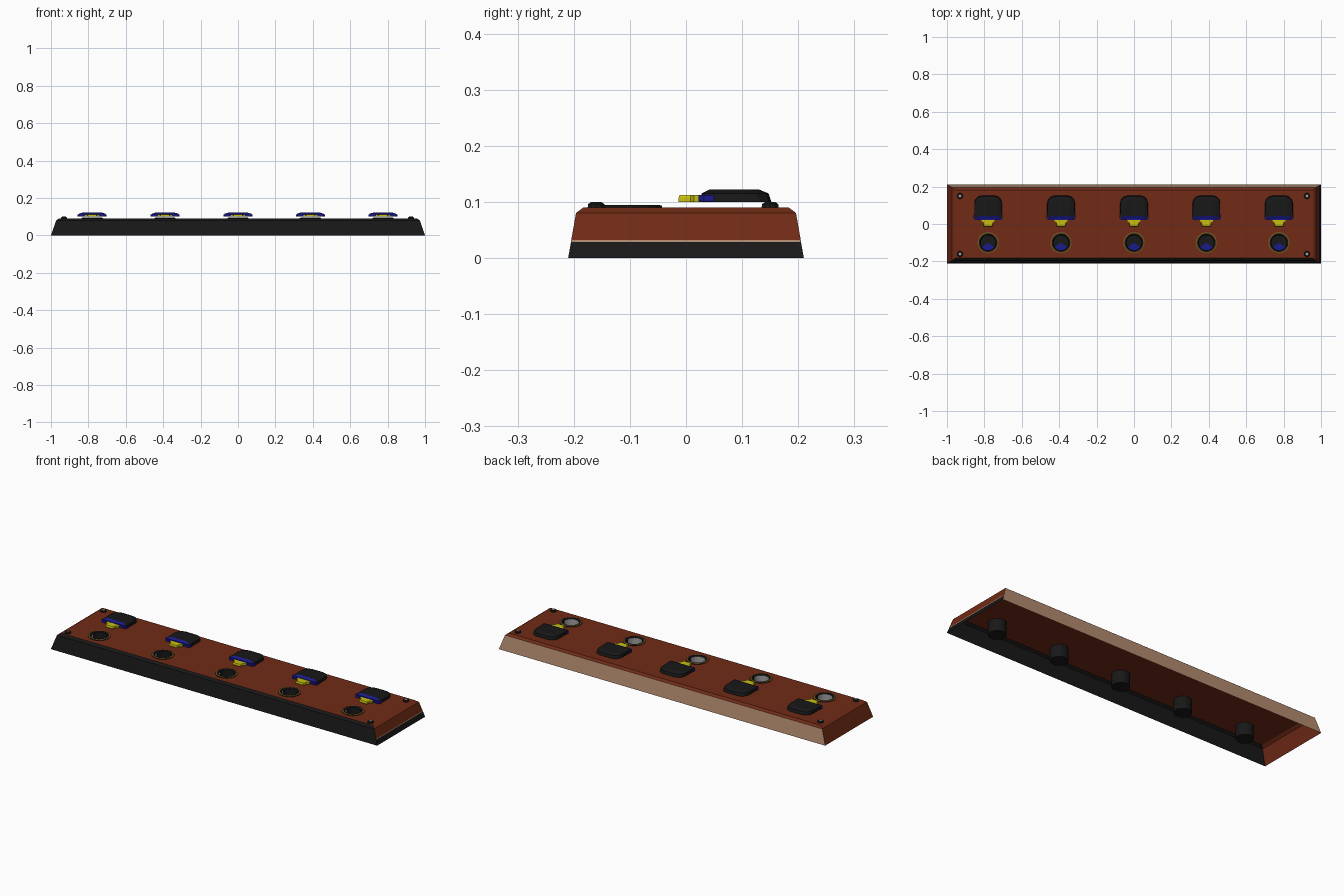
import bpy, bmesh, math

if "Cube" in bpy.data.objects:
    bpy.data.objects.remove(bpy.data.objects["Cube"])

def mat(name, r, g, b):
    m = bpy.data.materials.new(name)
    m.diffuse_color = (r, g, b, 1)
    m.use_nodes = True
    m.node_tree.nodes["Principled BSDF"].inputs["Base Color"].default_value = m.diffuse_color
    return m

RED = mat("brick red", .165, .024, .008)
BLACK = mat("black", .009, .009, .009)
BEIGE = mat("beige", .45, .26, .16)
BLUE = mat("blue", .01, .01, .27)
YELLOW = mat("yellow", .58, .52, .005)
GOLD = mat("dark gold", .16, .085, .015)
GREY = mat("grey", .36, .36, .36)

XS = [-.78, -.39, 0, .387, .775]   # one pedal and one socket at each
SOCKET_Y, SOCKET_R, TOP = -.1, .045, .09

def finish(bm, name, mats, loc=(0, 0, 0), rule=None, normals=True):
    if normals:
        bmesh.ops.recalc_face_normals(bm, faces=bm.faces[:])
    bm.normal_update()
    if rule:
        for f in bm.faces:
            f.material_index = rule(f.calc_center_median(), f.normal)
    me = bpy.data.meshes.new(name)
    bm.to_mesh(me)
    bm.free()
    for m in mats:
        me.materials.append(m)
    ob = bpy.data.objects.new(name, me)
    ob.location = loc
    bpy.context.collection.objects.link(ob)
    return ob

def loft(bm, loops, cap_start=False, cap_end=False):
    """Skin a list of closed point loops."""
    rows = [[bm.verts.new(p) for p in lp] for lp in loops]
    n = len(rows[0])
    for a, b in zip(rows, rows[1:]):
        for i in range(n):
            j = (i + 1) % n
            bm.faces.new((a[i], a[j], b[j], b[i]))
    if cap_start:
        bm.faces.new(rows[0][::-1])
    if cap_end:
        bm.faces.new(rows[-1])
    return rows

def ring(r, z, n=20, x=0, y=0):
    return [(x + r * math.cos(2 * math.pi * i / n), y + r * math.sin(2 * math.pi * i / n), z)
            for i in range(n)]

def rect(x, y, z):
    return [(-x, -y, z), (x, -y, z), (x, y, z), (-x, y, z)]

# Open-bottomed sheet housing with round socket holes in its top
bm = bmesh.new()
rows = loft(bm, [rect(1, .21, 0), rect(.99, .205, .028), rect(.989, .2045, .032),
                 rect(.972, .196, .08), rect(.957, .183, TOP)])
edges = [bm.edges.get((rows[-1][i], rows[-1][(i + 1) % 4])) for i in range(4)]
for x in XS:
    vs = [bm.verts.new(p) for p in ring(SOCKET_R, TOP, x=x, y=SOCKET_Y)]
    edges += [bm.edges.new((vs[i], vs[(i + 1) % 20])) for i in range(20)]
bmesh.ops.triangle_fill(bm, edges=edges, use_beauty=True, use_dissolve=False, normal=(0, 0, 1))

def housing_colour(c, n):
    if c.z > TOP - .001:
        return 0
    if c.y < -.15:
        return 1                                  # front wall
    if c.y > .15:
        return 2 if c.z < .08 else 0              # back wall
    if c.x > .9 and c.z < .033:                   # stripe low on the right end
        return 1 if c.z < .028 else 2
    return 0

for f in bm.faces:                                # keep the top facing up
    f.normal_update()
    if f.normal.z < 0:
        f.normal_flip()
finish(bm, "housing", [RED, BLACK, BEIGE], rule=housing_colour, normals=False)

def pedal_outline(w, y0, y1, r, z):
    """Square front, rounded back."""
    pts = [(-w, y0, z), (w, y0, z)]
    for side, a0 in ((1, 0), (-1, 90)):
        for k in range(4):
            a = math.radians(a0 + 30 * k)
            pts.append((side * (w - r) + r * math.cos(a), y1 - r + r * math.sin(a), z))
    return pts

for i, x in enumerate(XS, 1):
    # Pedal pad with a blue front face
    bm = bmesh.new()
    loft(bm, [pedal_outline(.074, .026, .152, .04, .1),
              pedal_outline(.072, .028, .147, .04, .115),
              pedal_outline(.05, .042, .13, .03, .122)], True, True)
    finish(bm, f"pedal_{i}", [BLACK, BLUE], (x, 0, 0),
           lambda c, n: int(n.y < -.3 and c.y < .06))

    # Blue lip around the pedal front
    bm = bmesh.new()
    loft(bm, [[(-.07, .022, z), (.07, .022, z), (.078, .032, z), (.077, .05, z),
               (-.077, .05, z), (-.078, .032, z)] for z in (.101, .112)], True, True)
    finish(bm, f"pedal_lip_{i}", [BLUE], (x, 0, 0))

    # Yellow tongue
    bm = bmesh.new()
    loft(bm, [[(-.024 * s, -.013 * s, z), (.024 * s, -.013 * s, z), (.026, .008, z), (.038, .014, z),
               (.038, .035, z), (-.038, .035, z), (-.038, .014, z), (-.026, .008, z)]
              for s, z in ((1, .1), (1, .108), (.85, .112))], True, True)
    finish(bm, f"pedal_tongue_{i}", [YELLOW], (x, 0, 0))

    # Socket cup: black outside, inner wall grey towards the front, dark floor
    bm = bmesh.new()
    rows = loft(bm, [ring(SOCKET_R - .005, .026), ring(SOCKET_R - .005, TOP),
                     ring(SOCKET_R, TOP), ring(SOCKET_R, .022)], False, True)
    mid = bm.verts.new((0, 0, .026))
    for k in range(20):
        bm.faces.new((rows[0][k], rows[0][(k + 1) % 20], mid))

    def cup_colour(c, n):
        inner = math.hypot(c.x, c.y) < SOCKET_R - .004
        if inner and abs(n.z) < .5 and c.y < .005:
            return 1
        if inner and len_floor(c) and c.y < -.017:
            return 2
        return 0

    def len_floor(c):
        return abs(c.z - .026) < .001
    finish(bm, f"socket_cup_{i}", [BLACK, GREY, BLUE], (x, SOCKET_Y, 0), cup_colour)

    # Socket collar: gold top, blue-black rim
    bm = bmesh.new()
    rows = loft(bm, [ring(.057, TOP), ring(.057, .0935), ring(.05, .0945),
                     ring(.044, .0945), ring(.04, TOP)])
    finish(bm, f"socket_collar_{i}", [GOLD, BLACK], (x, SOCKET_Y, 0),
           lambda c, n: int(abs(n.z) < .5 or math.hypot(c.x, c.y) < .048))

# Corner screws
for sx in (-.93, .925):
    for y in (-.16, .15):
        bm = bmesh.new()
        loft(bm, [ring(.016, TOP, 10), ring(.015, .096, 10), ring(.009, .1, 10)], False, True)
        finish(bm, "corner_screw", [BLACK, GREY], (sx, y, 0), lambda c, n: int(n.z > .9))
